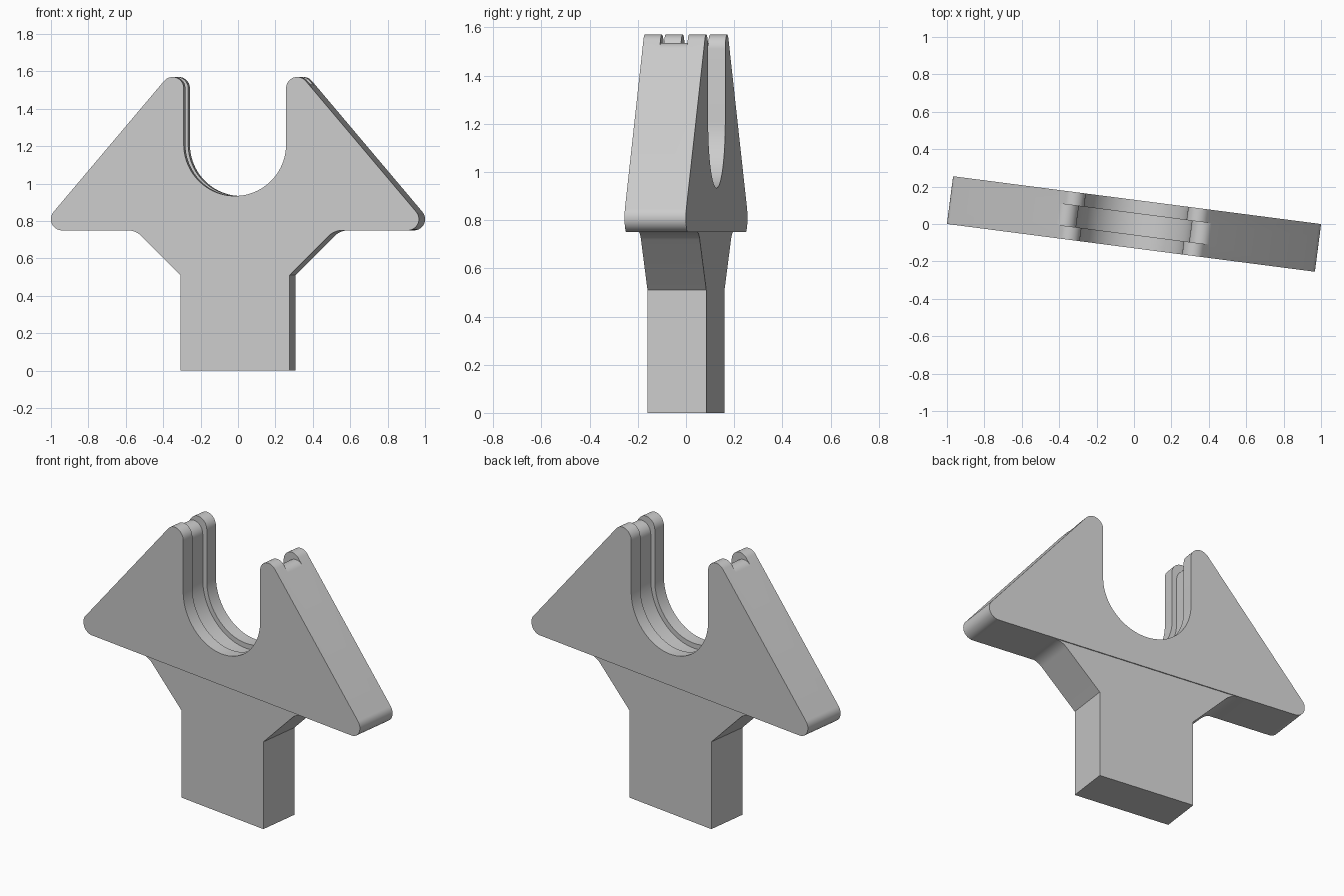
import bpy, bmesh
from math import sin, cos, radians, degrees, atan2

cube = bpy.data.objects.get("Cube")
if cube:
    bpy.data.objects.remove(cube, do_unlink=True)

grey = bpy.data.materials.new("plain grey")
grey.use_nodes = True
colour = (0.6, 0.6, 0.6, 1)
grey.diffuse_color = colour
grey.node_tree.nodes["Principled BSDF"].inputs["Base Color"].default_value = colour

TURN = radians(-7.4)      # the holder stands slightly turned
ROUND = 0.06              # corner radius of wings and tips
WING = (0.932, 0.81)      # centre of the wing corner
TIP = (0.336, 1.51)       # centre of the tip rounding
SLANT = atan2(TIP[1] - WING[1], WING[0] - TIP[0])
NORMAL = 90 - degrees(SLANT)


def arc(cx, cz, r, a, b, n):
    """Points on an arc from angle a to b, in degrees."""
    angles = [radians(a + (b - a) * i / n) for i in range(n + 1)]
    return [(cx + r * cos(t), cz + r * sin(t)) for t in angles]


def mirrored(half):
    """Close a right-hand half outline with its mirror image."""
    return half + [(-x, z) for x, z in reversed(half)]


def loft(name, rings):
    """Skin matching (depth, outline) rings and cap both ends."""
    bm = bmesh.new()
    loops = [[bm.verts.new((x, y, z)) for x, z in pts] for y, pts in rings]
    for a, b in zip(loops, loops[1:]):
        for i in range(len(a)):
            j = (i + 1) % len(a)
            bm.faces.new((a[i], a[j], b[j], b[i]))
    bm.faces.new(loops[0])
    bm.faces.new(loops[-1])
    bmesh.ops.remove_doubles(bm, verts=bm.verts, dist=1e-5)
    bmesh.ops.recalc_face_normals(bm, faces=bm.faces)
    mesh = bpy.data.meshes.new(name)
    bm.to_mesh(mesh)
    bm.free()
    mesh.materials.append(grey)
    obj = bpy.data.objects.new(name, mesh)
    bpy.context.collection.objects.link(obj)
    obj.rotation_euler.z = TURN
    bpy.ops.object.select_all(action="DESELECT")
    obj.select_set(True)
    bpy.context.view_layer.objects.active = obj
    bpy.ops.object.shade_smooth_by_angle(angle=radians(25))


def cradle_outline(widen):
    """Winged outline; widen enlarges the U slot and slides the tips down."""
    slot = TIP[0] - ROUND + widen
    slide = sin(SLANT) / cos(SLANT)
    wing = arc(*WING, ROUND, -90, NORMAL, 16)
    # Common point on the slanted edge where the grooved tip begins
    low_tip = (TIP[0] + GROOVE, TIP[1] - GROOVE * slide)
    shared = arc(*low_tip, ROUND, NORMAL, NORMAL, 1)[:1]
    tip = arc(TIP[0] + widen, TIP[1] - widen * slide, ROUND, NORMAL, 180, 16)
    bowl = arc(0, 1.21, slot, 0, -89, 32)
    return mirrored(wing + shared + tip + bowl)


# Winged cradle with a groove running round the slot
GROOVE = 0.029
outer, inner = cradle_outline(0), cradle_outline(GROOVE)
loft("cradle", [(-0.1285, outer), (-0.057, outer), (-0.057, inner),
                (0.057, inner), (0.057, outer), (0.1285, outer)])

# Slightly thinner stem flaring into the wings
stem = mirrored([(0.294, 0), (0.294, 0.51)]
                + arc(0.58, 0.64, 0.11, 135, 90, 10) + [(0.58, 0.79)])
loft("stem", [(-0.123, stem), (0.123, stem)])
